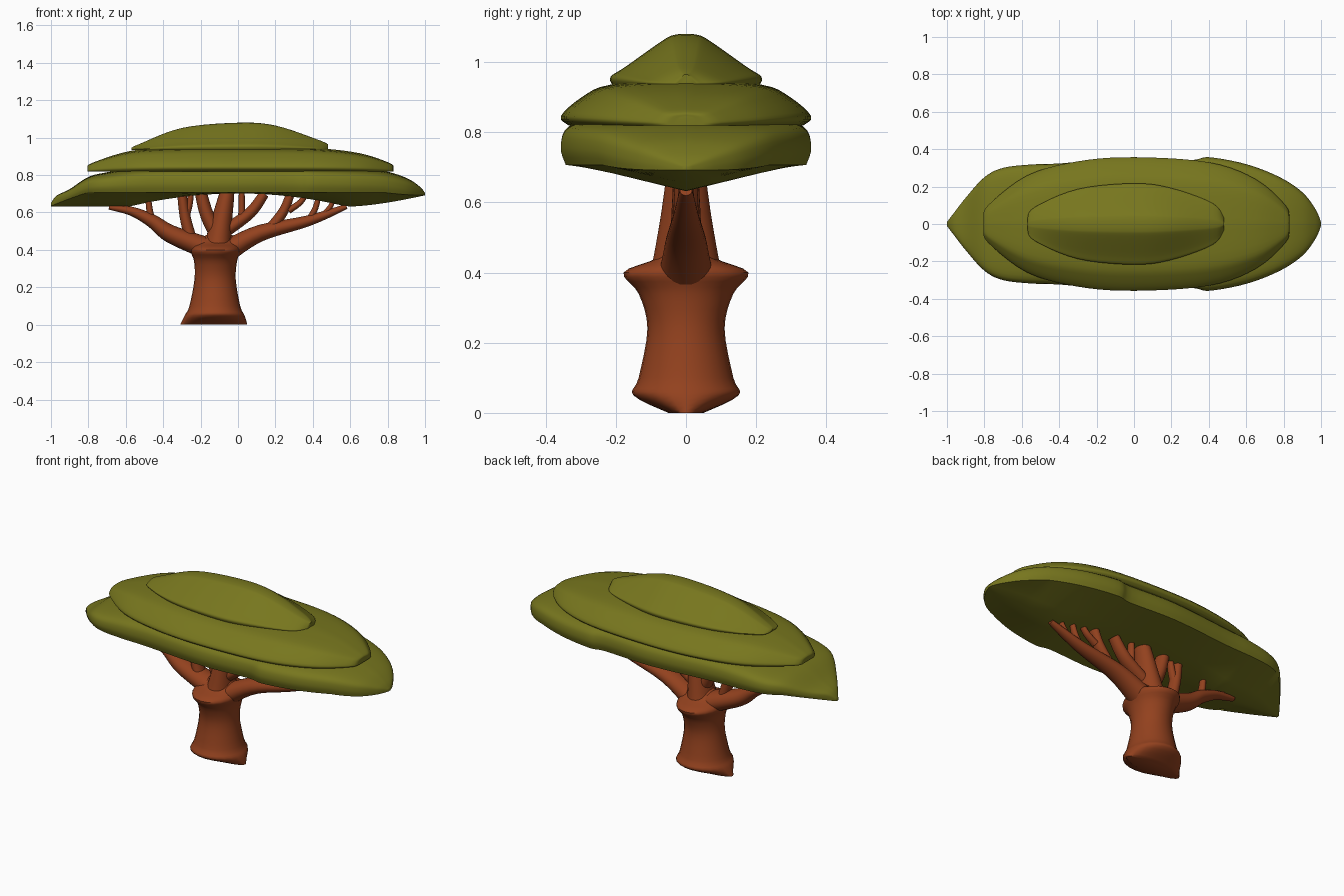
import bpy, math

if "Cube" in bpy.data.objects:
    bpy.data.objects.remove(bpy.data.objects["Cube"])

def material(name, col):
    m = bpy.data.materials.new(name)
    m.diffuse_color = (*col, 1)
    m.use_nodes = True
    m.node_tree.nodes["Principled BSDF"].inputs["Base Color"].default_value = m.diffuse_color
    return m

LEAF = material("olive leaves", (0.185, 0.182, 0.013))
BARK = material("red brown bark", (0.29, 0.053, 0.013))

def smooth_path(rows, n):
    """Catmull-Rom resampling of equal-length rows."""
    out = []
    for i in range(len(rows) - 1):
        a, b = rows[max(i - 1, 0)], rows[i]
        c, d = rows[i + 1], rows[min(i + 2, len(rows) - 1)]
        for k in range(n):
            t = k / n
            out.append([0.5 * (2 * q + (r - p) * t + (2 * p - 5 * q + 4 * r - s) * t * t
                               + (3 * q - p - 3 * r + s) * t ** 3)
                        for p, q, r, s in zip(a, b, c, d)])
    out.append(list(rows[-1]))
    return out

def loft(name, rings, mat):
    """Skin a row of closed rings and cap both ends."""
    n = len(rings[0])
    verts = [v for r in rings for v in r]
    faces = [(i * n + j, i * n + (j + 1) % n, (i + 1) * n + (j + 1) % n, (i + 1) * n + j)
             for i in range(len(rings) - 1) for j in range(n)]
    faces += [tuple(reversed(range(n))), tuple(range(len(verts) - n, len(verts)))]
    me = bpy.data.meshes.new(name)
    me.from_pydata(verts, [], faces)
    me.materials.append(mat)
    ob = bpy.data.objects.new(name, me)
    bpy.context.collection.objects.link(ob)
    bpy.ops.object.select_all(action='DESELECT')
    ob.select_set(True)
    bpy.context.view_layer.objects.active = ob
    bpy.ops.object.mode_set(mode='EDIT')
    bpy.ops.mesh.select_all(action='SELECT')
    bpy.ops.mesh.normals_make_consistent(inside=False)
    bpy.ops.object.mode_set(mode='OBJECT')
    bpy.ops.object.shade_smooth_by_angle(angle=math.radians(50))

def tier(name, stations, section, rim, under):
    """stations: x, half width, top z; section: width and height fractions above the rim."""
    upper = smooth_path(section, 4)
    rings = []
    for x, w, zt in smooth_path(stations, 5):
        zb = under(x)
        zr = zb + (rim - zb) * min(1, w / 0.25)
        half = [(section[0][0] * w * k / 3, zb + (zr - zb) * k / 3) for k in range(3)]
        half += [(u * w, zr + v * (zt - zr)) for u, v in upper]
        rings.append([(x, y, z) for y, z in half] + [(x, -y, z) for y, z in half[-2:0:-1]])
    loft(name, rings, LEAF)

def arched_underside(x):
    return 0.632 + 0.07 * max(0, 1 - (x / 0.58) ** 2) + 0.06 * (max(0, x - 0.6) / 0.4) ** 1.5

# three stacked canopy tiers
tier("lower_canopy", [
    (-1.0, .01, .65), (-.97, .05, .69), (-.9, .14, .725), (-.8, .25, .79), (-.7, .30, .815),
    (-.55, .318, .84), (-.38, .325, .85), (0, .357, .855), (.3, .342, .855), (.4, .357, .85),
    (.6, .32, .84), (.78, .25, .822), (.9, .17, .785), (.97, .08, .74), (1.0, .01, .705)],
    [(.96, 0), (1, .35), (.93, .75), (.6, .93), (0, 1)], 0.707, arched_underside)
tier("middle_canopy", [
    (-.805, .03, .84), (-.78, .10, .865), (-.57, .26, .93), (-.3, .335, .948), (0, .357, .95),
    (.4, .33, .945), (.65, .24, .917), (.81, .10, .865), (.83, .03, .845)],
    [(.94, 0), (1, .2), (.83, .62), (.6, .89), (0, 1)], 0.82, lambda x: 0.82)
tier("upper_canopy", [
    (-.57, .03, .945), (-.53, .09, .965), (-.3, .185, 1.052), (0, .215, 1.08), (.2, .19, 1.065),
    (.42, .11, .992), (.482, .03, .965)],
    [(.98, 0), (1, .16), (.8, .36), (.3, .88), (.15, .98), (0, 1)], 0.935, lambda x: 0.935)

# trunk: z, left x, right x, half depth
trunk = smooth_path([
    (0, -.31, .05, .05), (.05, -.285, .035, .15), (.1, -.26, .012, .135), (.24, -.233, -.012, .11),
    (.34, -.235, -.005, .135), (.4, -.255, .015, .178), (.44, -.225, -.005, .085), (.48, -.17, -.03, .05)], 4)
circle = [k * math.tau / 24 for k in range(24)]
loft("trunk", [[((a + b) / 2 + (b - a) / 2 * math.cos(t), h * math.sin(t), z) for t in circle]
               for z, a, b, h in trunk], BARK)

# branches lie in the front plane and taper from r0 to r1
def branch(name, r0, r1, pts):
    path = smooth_path(pts, 5)
    rings = []
    for i, (x, z) in enumerate(path):
        a, b = path[max(i - 1, 0)], path[min(i + 1, len(path) - 1)]
        dx, dz = b[0] - a[0], b[1] - a[1]
        l = math.hypot(dx, dz)
        r = r0 + (r1 - r0) * i / (len(path) - 1)
        rings.append([(x - dz / l * r * math.cos(t), 1.3 * r * math.sin(t), z + dx / l * r * math.cos(t))
                      for t in circle])
    loft(name, rings, BARK)

branch("left_limb", .06, .012, [(-.17, .41), (-.36, .485), (-.46, .555), (-.57, .607), (-.69, .628)])
branch("centre_limb", .08, .036, [(-.11, .40), (-.09, .54), (-.055, .72)])
branch("right_limb", .06, .013, [(-.05, .40), (.12, .49), (.38, .557), (.58, .632)])

# twigs swing outwards, then rise into the leaves
def twig(name, x0, z0, x1, z1, r):
    branch(name, r, r * 0.75, [(x0, z0), (x0 + 0.65 * (x1 - x0), (z0 + z1) / 2), (x1, z1)])

twig("left_outer_twig", -.57, .60, -.63, .66, .015)
twig("left_inner_twig", -.46, .55, -.48, .68, .02)
twig("left_riser", -.25, .45, -.30, .70, .033)
twig("left_riser_fork", -.28, .57, -.25, .71, .02)
twig("centre_left_fork", -.10, .46, -.20, .71, .042)
twig("centre_right_fork", -.07, .50, .14, .70, .035)
twig("centre_right_twig", .02, .56, .02, .72, .02)
twig("right_riser", .18, .52, .28, .70, .03)
twig("right_riser_fork", .27, .61, .36, .69, .018)
twig("right_inner_twig", .38, .56, .43, .68, .018)
twig("right_outer_twig", .47, .60, .51, .67, .015)
